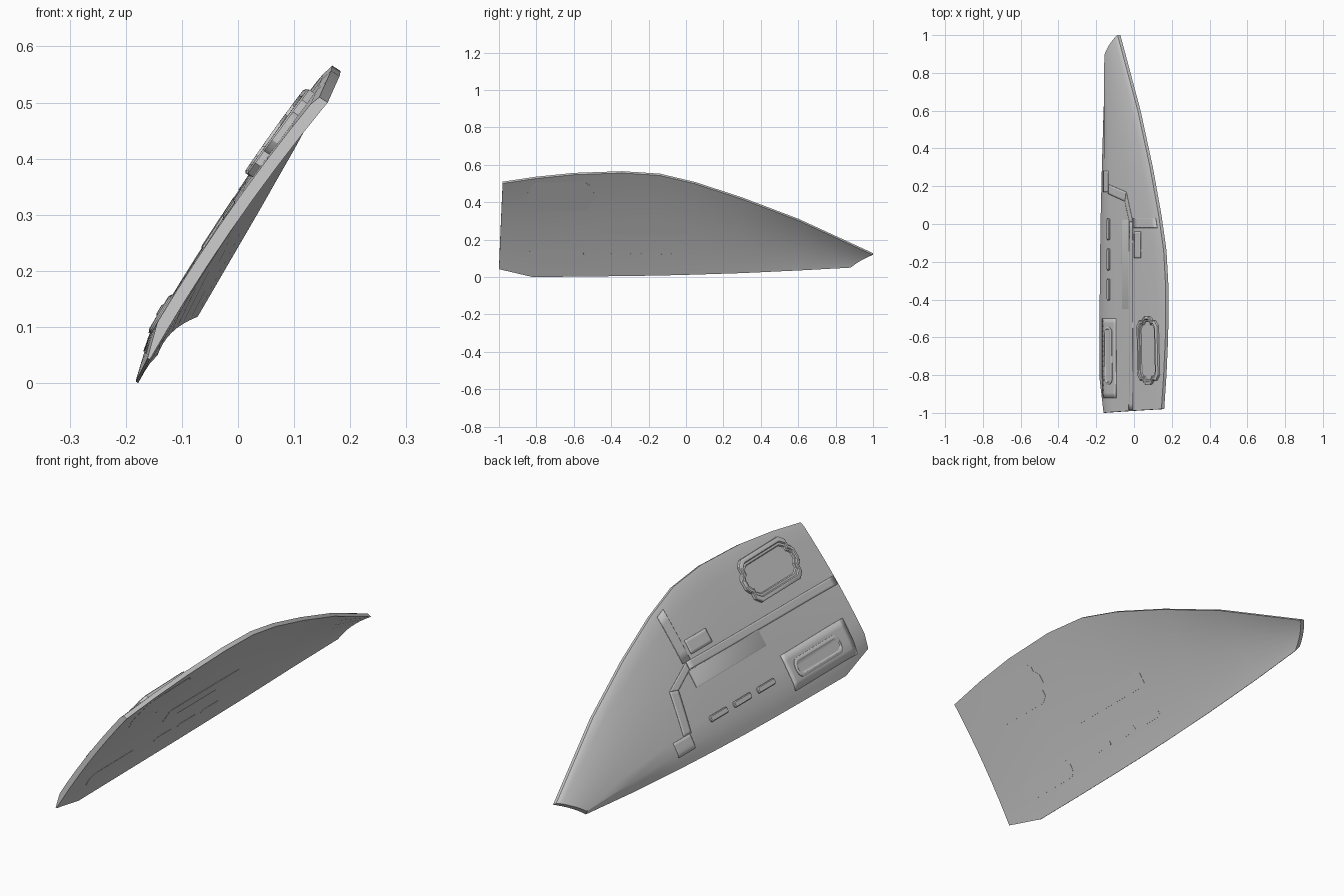
import bpy, bmesh, math
from mathutils import Vector

if "Cube" in bpy.data.objects:
    bpy.data.objects.remove(bpy.data.objects["Cube"])

N = Vector((-0.84, 0, 0.54))          # outward direction of the tilted panel
TH = 0.022                            # panel thickness

# Stations along the panel: lower edge y, z, x, then upper edge y, z, x
ST = [(-1.0, .042, -.157, -.98, .500, .160),
      (-.82, .000, -.178, -.80, .527, .172),
      (-.60, .002, -.178, -.60, .547, .181),
      (-.34, .005, -.177, -.34, .556, .183),
      (-.14, .008, -.175, -.14, .543, .172),
      (.05, .013, -.172, .05, .498, .145),
      (.30, .021, -.166, .30, .416, .100),
      (.60, .035, -.157, .60, .302, .035),
      (.88, .050, -.143, 1.0, .118, -.072)]


def thickness(t):
    th = min(TH, .005 + .15 * t)
    return th - .004 * max(0, (t - .965) / .035)


def point(s, t, off):
    """Point on station s at height fraction t, pushed outward by off."""
    p = Vector((s[2], s[0], s[1])).lerp(Vector((s[5], s[3], s[4])), t)
    return p + N * (off + .012 * 4 * t * (1 - t))


def surf(y, z, h, outer=True):
    """Point at (y, z) with height h above the outer (or inner) skin."""
    i = max(k for k in range(len(ST) - 1) if ST[k][0] <= y or k == 0)
    f = (y - ST[i][0]) / (ST[i + 1][0] - ST[i][0])
    s = [a + (b - a) * f for a, b in zip(ST[i], ST[i + 1])]
    t = (z - s[1]) / (s[4] - s[1])
    x = s[2] + (s[5] - s[2]) * t
    bulge = .012 * 4 * t * (1 - t)
    return Vector((x, y, z)) + N * (h + bulge + (thickness(t) if outer else 0))


def finish(name, bm, angle=30, mat=None):
    bmesh.ops.recalc_face_normals(bm, faces=bm.faces)
    me = bpy.data.meshes.new(name)
    bm.to_mesh(me)
    bm.free()
    ob = bpy.data.objects.new(name, me)
    bpy.context.collection.objects.link(ob)
    if mat:
        me.materials.append(mat)
    bpy.ops.object.select_all(action='DESELECT')
    ob.select_set(True)
    bpy.context.view_layer.objects.active = ob
    bpy.ops.object.shade_smooth_by_angle(angle=math.radians(angle))
    return ob


def loft(name, rings, angle=30):
    bm = bmesh.new()
    vs = [[bm.verts.new(p) for p in r] for r in rings]
    n = len(vs[0])
    for a, b in zip(vs, vs[1:]):
        for i in range(n):
            j = (i + 1) % n
            bm.faces.new((a[i], a[j], b[j], b[i]))
    bm.faces.new(vs[0])
    bm.faces.new(vs[-1])
    return finish(name, bm, angle)


def rounded(y0, y1, z0, z1, r, seg=5):
    """Rounded rectangle outline."""
    out = []
    for k, (cy, cz) in enumerate([(y1 - r, z1 - r), (y0 + r, z1 - r),
                                  (y0 + r, z0 + r), (y1 - r, z0 + r)]):
        for i in range(seg + 1):
            a = math.pi / 2 * (k + i / seg)
            out.append((cy + r * math.cos(a), cz + r * math.sin(a)))
    return out


def pad(name, outline, levels):
    """Fitting that pierces the panel; levels are (inset, height) on the outside."""
    ys, zs = [p[0] for p in outline], [p[1] for p in outline]
    cy, cz = (min(ys) + max(ys)) / 2, (min(zs) + max(zs)) / 2
    hy, hz = (max(ys) - min(ys)) / 2, (max(zs) - min(zs)) / 2
    rings = [[surf(y, z, -.001, False) for y, z in outline]]
    for d, h in levels:
        rings.append([surf(cy + (y - cy) * (1 - d / hy), cz + (z - cz) * (1 - d / hz), h)
                      for y, z in outline])
    return loft(name, rings)


def plate(name, c, nu=16, nv=5):
    """Thin plate following the outer skin between four (y, z) corners."""
    bm = bmesh.new()
    c = [Vector(p) for p in c]
    g = []
    for i in range(nu + 1):
        a, b = c[0].lerp(c[1], i / nu), c[3].lerp(c[2], i / nu)
        g.append([bm.verts.new(surf(*a.lerp(b, j / nv), .0012)) for j in range(nv + 1)])
    for i in range(nu):
        for j in range(nv):
            bm.faces.new((g[i][j], g[i + 1][j], g[i + 1][j + 1], g[i][j + 1]))
    ob = finish(name, bm, 30, dark)
    m = ob.modifiers.new("thickness", 'SOLIDIFY')
    m.thickness, m.offset = .002, 0


dark = bpy.data.materials.new("plate_grey")
dark.diffuse_color = (.68, .68, .68, 1)
dark.use_nodes = True
dark.node_tree.nodes["Principled BSDF"].inputs["Base Color"].default_value = dark.diffuse_color

# Main curved panel
TS = [0, .04, .113, .22, .35, .48, .61, .74, .87, .965, 1]
loft("wing_panel", [[point(s, t, 0) for t in TS] +
                    [point(s, t, thickness(t)) for t in reversed(TS)] for s in ST], 25)

# Large hatch: raised frame with end tabs and a sunken centre
half = [(.130, .077), (.158, .058), (.158, .036), (.168, .031), (.180, .016)]
quarter = half + [(y, -z) for y, z in reversed(half)]
hatch = quarter + [(-y, -z) for y, z in quarter]
pad("hatch_frame", [(-.67 + y, .427 + z) for y, z in hatch],
    [(0, .011), (.004, .014), (.014, .014), (.017, .009), (.024, .009), (.027, .004)])

# Rounded lower cover
pad("lower_cover", rounded(-.85, -.545, .072, .138, .030),
    [(0, .005), (.005, .008), (.010, .008), (.014, .005)])

# Long flush strip
pad("long_strip", rounded(-.45, .02, .222, .282, .002, 1), [(0, .002), (.002, .003)])

# Row of three small slots
for i in range(3):
    y = -.405 + .16 * i
    pad(f"small_slot_{i + 1}", rounded(y, y + .115, .100, .121, .009, 4),
        [(0, .006), (.003, .009)])

# Thin surface plates
plate("spine_plate", [(-.985, .272), (.01, .285), (.01, .312), (-.985, .302)], 30)
plate("upper_rib_plate", [(-.02, .312), (.03, .312), (.03, .485), (-.02, .497)])
plate("diagonal_plate", [(.01, .285), (.12, .245), (.17, .255), (.01, .312)])
plate("lower_rib_plate", [(.12, .245), (.16, .105), (.21, .105), (.17, .255)])
plate("lower_block_plate", [(.17, .055), (.28, .055), (.28, .105), (.17, .105)])
plate("upper_block_plate", [(-.18, .325), (-.04, .325), (-.04, .375), (-.18, .375)])
plate("lower_cover_plate", [(-.92, .045), (-.50, .045), (-.50, .170), (-.92, .170)])
